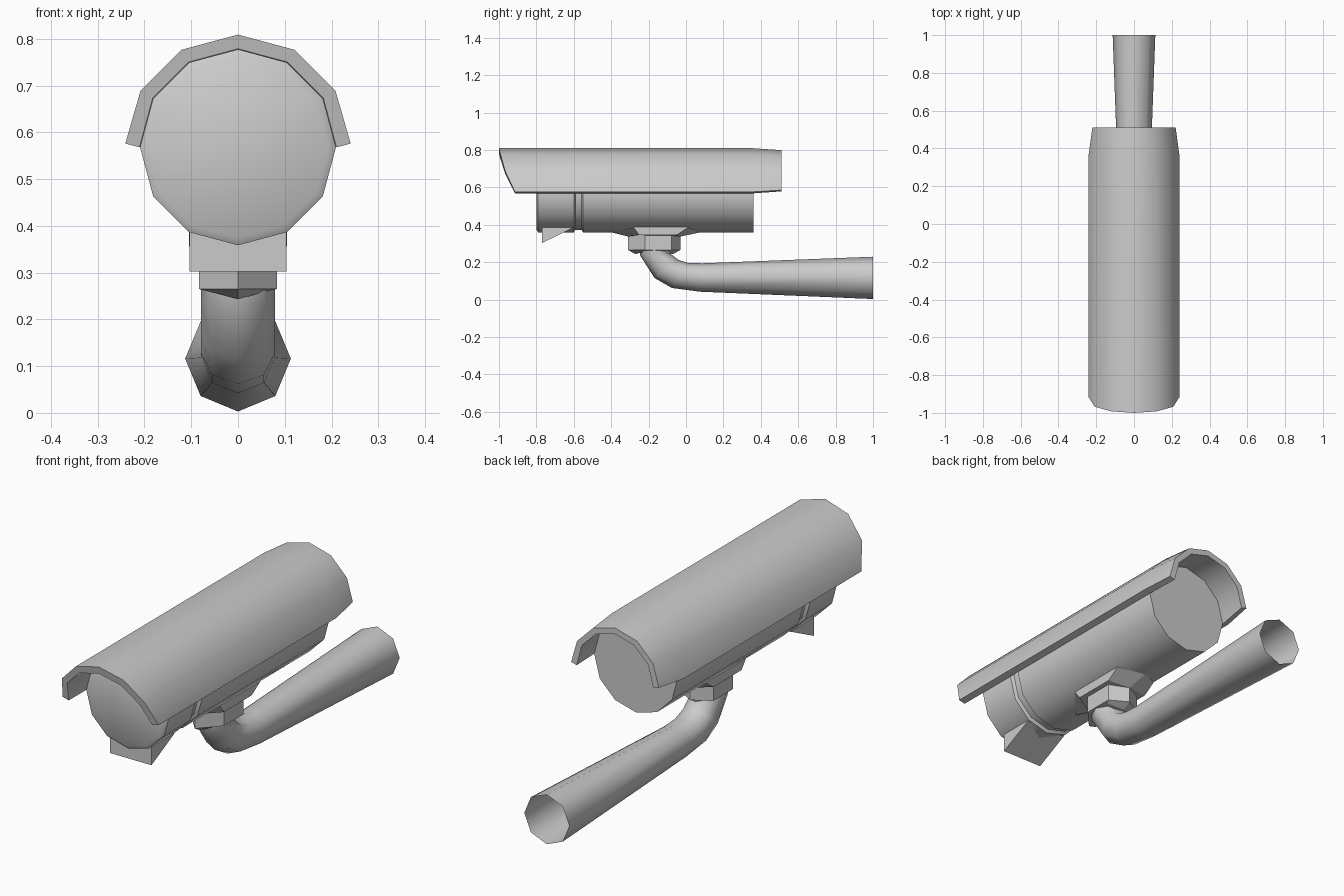
import bpy, bmesh
from math import sin, cos, pi, radians

if "Cube" in bpy.data.objects:
    bpy.data.objects.remove(bpy.data.objects["Cube"])

CZ = 0.568  # height of the housing axis


def make(name, rings, smooth=None, closed=True, caps=(True, True)):
    """Skin a list of equally sized point rings into one object."""
    bm = bmesh.new()
    vs = [[bm.verts.new(p) for p in r] for r in rings]
    n = len(rings[0])
    for a, b in zip(vs, vs[1:]):
        for i in range(n if closed else n - 1):
            j = (i + 1) % n
            bm.faces.new((a[i], a[j], b[j], b[i]))
    if caps[0]:
        bm.faces.new(vs[0][::-1])
    if caps[1]:
        bm.faces.new(vs[-1])
    bmesh.ops.recalc_face_normals(bm, faces=bm.faces)
    me = bpy.data.meshes.new(name)
    bm.to_mesh(me)
    bm.free()
    ob = bpy.data.objects.new(name, me)
    bpy.context.collection.objects.link(ob)
    if smooth:
        bpy.ops.object.select_all(action='DESELECT')
        ob.select_set(True)
        bpy.context.view_layer.objects.active = ob
        bpy.ops.object.shade_smooth_by_angle(angle=radians(smooth))
    return ob


# Twelve-sided housing with a bevelled front rim and a groove
profile = [(-0.80, 0.194), (-0.79, 0.2095), (-0.60, 0.2095), (-0.592, 0.195),
           (-0.558, 0.195), (-0.55, 0.2095), (0.36, 0.2095)]
make("housing", [[(r * sin(k * pi / 6), y, CZ + r * cos(k * pi / 6))
                  for k in range(12)] for y, r in profile], 35)

# Sunshade: half shell, slanted at the front and tapered at the rear
front_y = [-1.0, -0.992, -0.967, -0.915]


def shade_section(y, s):
    pts = []
    for r, ks in ((0.241, range(-3, 4)), (0.2105, range(3, -4, -1))):
        for k in ks:
            a = k * pi / 6
            z = CZ + r * cos(a) + (0.008 if abs(k) == 3 and r > 0.22 else 0)
            pts.append((s * r * sin(a), front_y[abs(k)] if y is None else y,
                        0.69 + (z - 0.69) * s))
    return pts


make("sunshade", [shade_section(None, 1), shade_section(0.36, 1),
                  shade_section(0.51, 0.915)], 35)

# Wedge under the front of the housing
make("front_wedge", [[(x, -0.77, 0.302), (x, -0.60, 0.386), (x, -0.60, 0.41),
                      (x, -0.77, 0.41)] for x in (-0.104, 0.104)])


def hexagon(w, y0, y1, y2, y3, z_mid, z_side):
    return [(0, y0, z_mid), (w, y1, z_side), (w, y2, z_side),
            (0, y3, z_mid), (-w, y2, z_side), (-w, y1, z_side)]


# Mounting plate hugging the underside of the housing
make("mount_plate", [hexagon(0.105, -0.40, -0.28, 0.01, 0.08, 0.40, 0.40),
                     hexagon(0.105, -0.40, -0.28, 0.01, 0.08, 0.36, 0.385),
                     hexagon(0.104, -0.31, -0.25, -0.05, -0.03, 0.337, 0.345)])

# Hexagonal nut with a tapered base
make("mount_nut", [hexagon(0.083, -0.31, -0.22, -0.078, -0.03, 0.36, 0.36),
                   hexagon(0.083, -0.31, -0.22, -0.078, -0.03, 0.265, 0.265),
                   hexagon(0.068, -0.27, -0.205, -0.10, -0.07, 0.243, 0.262)])

# Bent eight-sided arm; each ring is (outer y, z, inner y, z, half width)
arm = [(-0.25, 0.27, -0.09, 0.27, 0.079), (-0.245, 0.235, -0.09, 0.25, 0.079),
       (-0.168, 0.115, -0.04, 0.212, 0.079), (-0.075, 0.062, 0.015, 0.195, 0.079),
       (0.075, 0.042, 0.09, 0.194, 0.079), (1.0, 0.003, 1.0, 0.229, 0.113)]
rings = []
for oy, oz, iy, iz, w in arm:
    ring = []
    for k in range(8):
        a = k * pi / 4
        t = (1 - cos(a)) / 2
        ring.append((w * sin(a), oy + (iy - oy) * t, oz + (iz - oz) * t))
    rings.append(ring)
make("arm", rings, 60, caps=(False, False))
